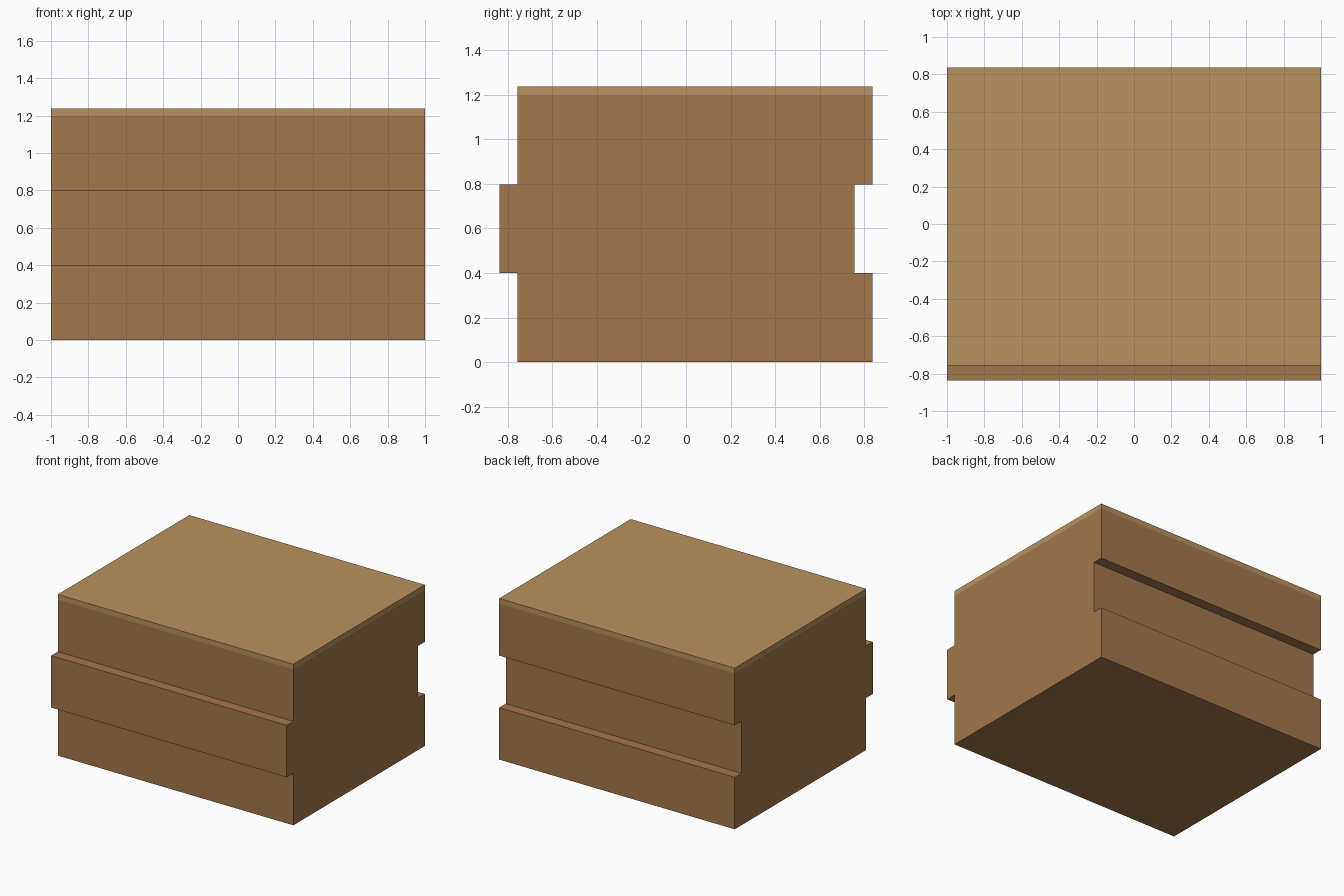
import bpy, bmesh

if "Cube" in bpy.data.objects:
    bpy.data.objects.remove(bpy.data.objects["Cube"])

WIDTH = 2.0      # along x
BACK = 0.837     # outermost y
STEP = 0.08      # sideways shift of the middle layer
LAYER = 0.399    # height of one layer
CAP = 0.04       # thickness of the top sheet


def material(name, rgb):
    mat = bpy.data.materials.new(name)
    mat.diffuse_color = (*rgb, 1.0)
    mat.use_nodes = True
    mat.node_tree.nodes["Principled BSDF"].inputs["Base Color"].default_value = mat.diffuse_color
    return mat


def extrude_profile(name, profile, mat):
    """Extrude a closed (y, z) outline across the full width in x."""
    bm = bmesh.new()
    face = bm.faces.new([bm.verts.new((-WIDTH / 2, y, z)) for y, z in profile])
    result = bmesh.ops.extrude_face_region(bm, geom=[face])
    moved = [g for g in result["geom"] if isinstance(g, bmesh.types.BMVert)]
    bmesh.ops.translate(bm, verts=moved, vec=(WIDTH, 0, 0))
    bmesh.ops.recalc_face_normals(bm, faces=bm.faces)
    mesh = bpy.data.meshes.new(name)
    bm.to_mesh(mesh)
    bm.free()
    mesh.materials.append(mat)
    obj = bpy.data.objects.new(name, mesh)
    bpy.context.collection.objects.link(obj)
    return obj


wood = material("wood", (0.366, 0.185, 0.069))
light_wood = material("light_wood", (0.480, 0.283, 0.115))

# Body: three layers, the middle one shifted forward (tongue in front, groove behind)
front_edge, back_edge = [], []
for i in range(3):
    shift = STEP if i == 1 else 0.0
    for z in (i * LAYER, (i + 1) * LAYER):
        front_edge.append((-BACK + STEP - shift, z))
        back_edge.append((BACK - shift, z))
extrude_profile("layered_body", front_edge + back_edge[::-1], wood)

# Thin lighter sheet on top
top = 3 * LAYER
extrude_profile("top_sheet", [(-BACK + STEP, top), (BACK, top),
                              (BACK, top + CAP), (-BACK + STEP, top + CAP)], light_wood)
